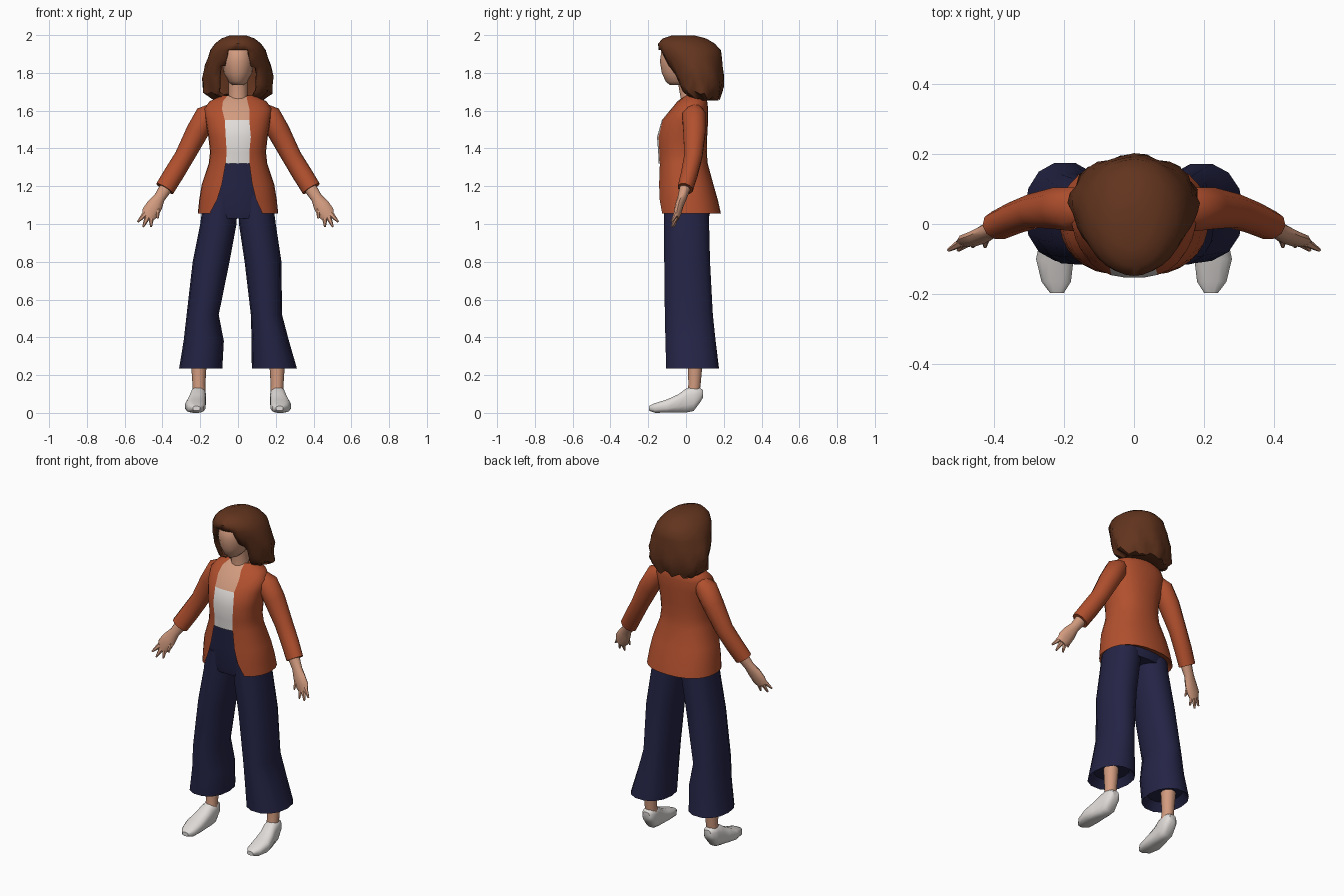
import bpy, bmesh, math, random
from mathutils import Vector

if "Cube" in bpy.data.objects:
    bpy.data.objects.remove(bpy.data.objects["Cube"])

random.seed(4)


def material(name, rgb):
    m = bpy.data.materials.new(name)
    lin = [((c / 255 + 0.055) / 1.055) ** 2.4 for c in rgb]
    m.diffuse_color = (*lin, 1)
    m.use_nodes = True
    m.node_tree.nodes["Principled BSDF"].inputs["Base Color"].default_value = m.diffuse_color
    return m


HAIR = material("brown hair", (98, 52, 30))
SKIN = material("skin", (210, 155, 127))
RUST = material("rust jacket", (178, 80, 46))
NAVY = material("navy trousers", (36, 36, 70))
WHITE = material("off white", (224, 220, 217))


def loft(name, rings, mats, rule=None, keep=None, caps=True):
    """Skin a list of equal-length closed rings; rule picks a material, keep drops faces."""
    bm = bmesh.new()
    vs = [[bm.verts.new(p) for p in r] for r in rings]
    n = len(vs[0])
    for i in range(len(vs) - 1):
        for j in range(n):
            k = (j + 1) % n
            quad = (vs[i][j], vs[i][k], vs[i + 1][k], vs[i + 1][j])
            c = sum((v.co for v in quad), Vector()) / 4
            if keep and not keep(c, j):
                continue
            f = bm.faces.new(quad)
            if rule:
                f.material_index = rule(c, j)
    if caps:
        bm.faces.new(vs[0])
        bm.faces.new(vs[-1])
    bmesh.ops.recalc_face_normals(bm, faces=bm.faces)
    me = bpy.data.meshes.new(name)
    bm.to_mesh(me)
    bm.free()
    for m in mats:
        me.materials.append(m)
    ob = bpy.data.objects.new(name, me)
    bpy.context.collection.objects.link(ob)
    return ob


def oval_point(a, w, d, p):
    c, s = math.cos(a), math.sin(a)
    return (w * math.copysign(abs(c) ** (2 / p), c),
            d * math.copysign(abs(s) ** (2 / p), s))


def oval(z, xa, xb, ya, yb, n=14, p=2.2):
    """Horizontal rounded ring filling the given x and y limits."""
    cx, cy = (xa + xb) / 2, (ya + yb) / 2
    pts = [oval_point(2 * math.pi * i / n, (xb - xa) / 2, (yb - ya) / 2, p) for i in range(n)]
    return [(cx + x, cy + y, z) for x, y in pts]


def tube(name, path, mat, n=10):
    """Tube along (x, y, z, in-plane radius, y radius) points."""
    pts = [Vector(q[:3]) for q in path]
    rings = []
    for i, q in enumerate(path):
        t = (pts[min(i + 1, len(pts) - 1)] - pts[max(i - 1, 0)]).normalized()
        side = Vector((0, 1, 0)).cross(t).normalized()
        up = t.cross(side)
        rings.append([pts[i] + side * q[3] * math.cos(a) + up * q[4] * math.sin(a)
                      for a in (2 * math.pi * k / n for k in range(n))])
    return loft(name, rings, [mat])


# Jacket with the top and bare chest in its opening
P = 2.3


def torso_ring(z, w, yf, yb, left, right):
    def ang(x):
        return math.acos(math.copysign(abs(x / w) ** (P / 2), x))
    al, ar = ang(-left), ang(right)
    angs = []
    for a, b, n in ((-math.pi, -al, 5), (-al, -ar, 3), (-ar, 0, 5), (0, math.pi, 12)):
        angs += [a + (b - a) * i / n for i in range(n)]
    cy, d = (yf + yb) / 2, (yb - yf) / 2
    ring = []
    for a in angs:
        x, y = oval_point(a, w, d, P)
        ring.append((x, cy + y, z))
    return ring


levels = [
    (1.08, .185, -.12, .13, .13, .11),
    (1.055, .213, -.152, .185, .15, .13),
    (1.13, .205, -.152, .168, .11, .095),
    (1.21, .192, -.15, .145, .085, .075),
    (1.32, .155, -.145, .115, .065, .06),
    (1.38, .148, -.148, .11, .06, .06),
    (1.46, .157, -.154, .112, .065, .068),
    (1.55, .172, -.128, .117, .07, .06),
    (1.61, .18, -.078, .117, .085, .06),
    (1.65, .15, -.045, .112, .08, .05),
    (1.68, .085, -.005, .095, .055, .045),
]


def in_front(j):
    return 5 <= j <= 7


loft("jacket_and_top", [torso_ring(*l) for l in levels], [RUST, WHITE, SKIN],
     rule=lambda c, j: 0 if not in_front(j) else (1 if c.z < 1.55 else 2),
     keep=lambda c, j: c.z > 1.32 or not in_front(j), caps=False)

# Trousers: hips and two wide legs
loft("trouser_hips", [oval(z, -w, w, yf, yb, 20, 2.4) for z, w, yf, yb in (
    (1.03, .17, -.11, .12), (1.07, .19, -.12, .13), (1.2, .17, -.128, .12),
    (1.335, .135, -.138, .1))], [NAVY])
legs = {
    1: [(1.15, 0, .18, -.12, .12), (1.0, .005, .2, -.12, .125), (.8, .035, .23, -.118, .13),
        (.52, .068, .233, -.115, .145), (.38, .072, .27, -.112, .16),
        (.235, .073, .312, -.108, .175), (.28, .1, .28, -.07, .14)],
    -1: [(1.15, 0, .18, -.12, .12), (1.0, .008, .2, -.12, .125), (.8, .045, .24, -.118, .13),
         (.52, .102, .272, -.115, .145), (.38, .075, .288, -.112, .16),
         (.235, .083, .312, -.108, .178), (.28, .11, .28, -.07, .14)],
}
for s, rows in legs.items():
    loft("trouser_leg", [oval(z, s * a, s * b, yf, yb) for z, a, b, yf, yb in rows], [NAVY])

# Head and neck
loft("head", [oval(z, -w, w, yf, yb, 16, 2) for z, w, yf, yb in (
    (1.735, .03, -.085, .02), (1.755, .052, -.108, .04), (1.8, .075, -.128, .06),
    (1.86, .085, -.138, .08), (1.92, .08, -.13, .08), (1.955, .05, -.09, .06))], [SKIN])
loft("neck", [oval(z, -w, w, y - w, y + w, 12, 2) for z, w, y in (
    (1.6, .06, .02), (1.66, .052, .025), (1.78, .048, .0))], [SKIN])

# Wavy bobbed hair, open at the face
N = 32
hair = []
for z, cy, w, d in ((1.665, .10, .13, .075), (1.70, .075, .178, .115), (1.74, .068, .178, .128),
                    (1.78, .06, .183, .138), (1.83, .047, .175, .148), (1.88, .033, .16, .158),
                    (1.92, .02, .147, .165), (1.955, .002, .122, .15), (1.982, -.008, .088, .115),
                    (1.998, -.015, .045, .06)):
    wave = max(0, (1.9 - z) / .24) * .07
    ring = []
    for i in range(N):
        a = 2 * math.pi * i / N
        r = 1 + wave * math.cos(8 * a + z * 25) + random.uniform(-.3, .3) * wave
        dz = random.uniform(-.015, .015) if z < 1.85 else 0
        ring.append((w * r * math.cos(a), cy + d * r * math.sin(a), z + dz))
    hair.append(ring)


def hair_face(c, j):
    opening = .085 - max(0, c.z - 1.84) * .4
    return not (abs(c.x) < opening and c.y < .03 and c.z < 1.915)


ob = loft("hair", hair, [HAIR], keep=hair_face)
mod = ob.modifiers.new("thickness", 'SOLIDIFY')
mod.thickness = .018

for s in (-1, 1):
    def side(rows):
        return [(s * r[0], *r[1:]) for r in rows]

    # Sleeve
    tube("sleeve", side([
        (.13, .04, 1.61, .035, .045), (.165, .042, 1.575, .062, .065), (.215, .045, 1.49, .06, .062),
        (.285, .038, 1.355, .052, .05), (.34, .018, 1.265, .053, .046),
        (.388, -.004, 1.187, .052, .042)]), RUST)
    # Forearm and palm
    tube("hand", side([
        (.37, .0, 1.21, .036, .032), (.415, -.02, 1.14, .03, .024), (.44, -.035, 1.1, .042, .022),
        (.465, -.045, 1.06, .045, .02), (.48, -.052, 1.03, .032, .014)]), SKIN)
    # Fingers and thumb
    for tip, base in (((.53, -.075, 1.012), (.49, -.052, 1.055)),
                      ((.502, -.075, .985), (.478, -.052, 1.04)),
                      ((.46, -.065, .985), (.46, -.048, 1.04)),
                      ((.425, -.065, 1.03), (.425, -.036, 1.09))):
        tube("finger", side([(*base, .017, .014), (*tip, .005, .005)]), SKIN, 6)
    # Ankle
    loft("ankle", [oval(z, s * (.207 - w), s * (.207 + w), y - w, y + w, 10, 2)
                   for z, w, y in ((.08, .036, .035), (.15, .034, .045), (.32, .045, .05))], [SKIN])
    # Shoe, lofted from toe to heel
    rings = []
    for y, x, w, lo, hi in ((-.197, .22, .02, .012, .036), (-.165, .222, .043, 0, .052),
                            (-.1, .226, .055, 0, .072), (-.04, .22, .048, 0, .1),
                            (0, .213, .043, 0, .13), (.04, .21, .042, .008, .142),
                            (.075, .208, .036, .055, .132), (.09, .207, .022, .08, .122)):
        pts = [oval_point(2 * math.pi * (i + .5) / 12, w, (hi - lo) / 2, 2.8) for i in range(12)]
        rings.append([(s * (x + px), y, (lo + hi) / 2 + pz) for px, pz in pts])
    loft("shoe", rings, [WHITE])

# Smooth shading with crisp creases
for o in bpy.context.collection.objects:
    o.select_set(True)
    bpy.context.view_layer.objects.active = o
bpy.ops.object.shade_smooth_by_angle(angle=math.radians(45))
